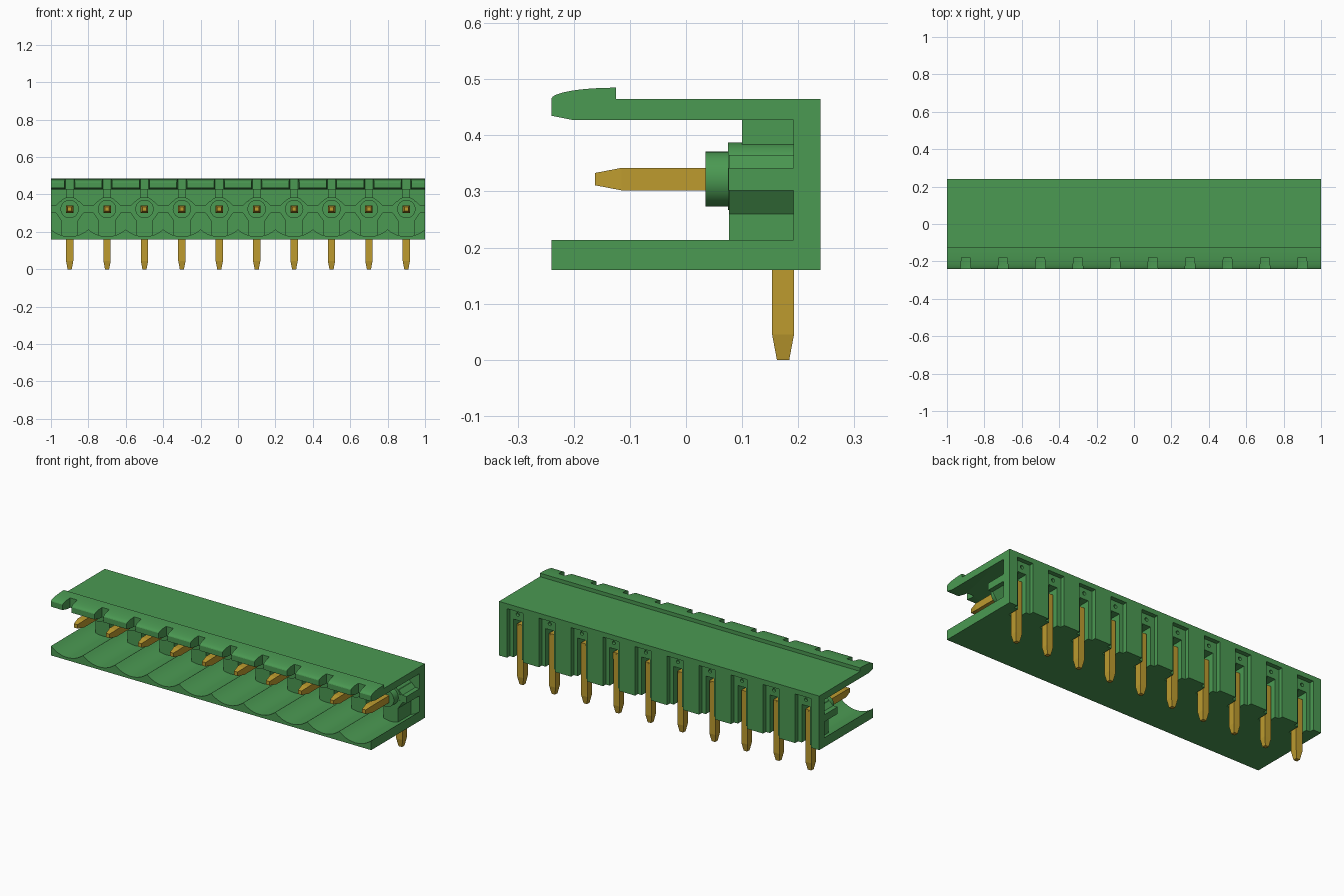
import bpy, bmesh, math
from mathutils import Vector

if "Cube" in bpy.data.objects:
    bpy.data.objects.remove(bpy.data.objects["Cube"], do_unlink=True)

PINS = [-0.9 + 0.2 * i for i in range(10)]
AXIS_Z = 0.322


def material(name, color, metal=0.0):
    m = bpy.data.materials.new(name)
    m.use_nodes = True
    m.diffuse_color = color
    bsdf = next(n for n in m.node_tree.nodes if n.type == 'BSDF_PRINCIPLED')
    bsdf.inputs["Base Color"].default_value = color
    return m


green = material("green plastic", (0.07, 0.32, 0.085, 1))
gold = material("gold metal", (0.51, 0.33, 0.028, 1))


def make(name, bm, mat):
    bmesh.ops.recalc_face_normals(bm, faces=bm.faces[:])
    me = bpy.data.meshes.new(name)
    bm.to_mesh(me)
    bm.free()
    me.materials.append(mat)
    ob = bpy.data.objects.new(name, me)
    bpy.context.collection.objects.link(ob)
    return ob


def prism(name, pts, axis, a, b, xs=(0,), mat=green):
    """Extrude a closed profile along an axis, once per x offset."""
    place = {'x': lambda p, t: (t, p[0], p[1]),
             'y': lambda p, t: (p[0], t, p[1]),
             'z': lambda p, t: (p[0], p[1], t)}[axis]
    bm = bmesh.new()
    for x in xs:
        off = Vector((x, 0, 0))
        ends = [[bm.verts.new(Vector(place(p, t)) + off) for p in pts] for t in (a, b)]
        bm.faces.new(ends[0])
        bm.faces.new(ends[1][::-1])
        for i in range(len(pts)):
            j = (i + 1) % len(pts)
            bm.faces.new((ends[0][i], ends[0][j], ends[1][j], ends[1][i]))
    return make(name, bm, mat)


def rect(a0, b0, a1, b1):
    return [(a0, b0), (a1, b0), (a1, b1), (a0, b1)]


def circle(z, r, n=32):
    return [(r * math.cos(math.tau * i / n), z + r * math.sin(math.tau * i / n)) for i in range(n)]


def cut(ob, cutter):
    mod = ob.modifiers.new("cut", 'BOOLEAN')
    mod.operation = 'DIFFERENCE'
    mod.solver = 'EXACT'
    mod.object = cutter
    bpy.context.view_layer.objects.active = ob
    bpy.ops.object.modifier_apply(modifier=mod.name)


# Back wall and top shelf with the rounded latch lip
lip = [(-0.125 - 0.115 * math.cos(t), 0.465 + 0.02 * math.sin(t))
       for t in [math.pi / 2 * i / 8 for i in range(9)]]
shell = prism("back_wall_and_top", [(0.24, 0.16), (0.192, 0.16), (0.192, 0.427), (-0.2, 0.427),
              (-0.24, 0.435)] + lip + [(-0.125, 0.465), (0.24, 0.465)], 'x', -1, 1)

# Floor with a scalloped upper side
wave = []
half = math.asin(0.1 / 0.15)
for x in PINS:
    for i in range(13):
        if i == 0 and wave:
            continue
        t = half * (i / 6 - 1)
        wave.append((x + 0.15 * math.sin(t), 0.325 - 0.15 * math.cos(t)))
floor = prism("scalloped_floor", [(1, 0.16)] + [(-1, 0.16)] + wave, 'y', -0.24, 0.192)

# Contact supports
blocks = prism("contact_supports", [(-0.045, 0.165), (0.045, 0.165), (0.045, 0.26), (0.08, 0.31),
               (0.08, 0.335), (0.05, 0.365), (-0.05, 0.365), (-0.08, 0.335), (-0.08, 0.31),
               (-0.045, 0.26)], 'y', 0.077, 0.2, PINS)
bar = prism("cross_rib", rect(0.076, 0.302, 0.192, 0.342), 'x', -1, 1)
bosses = prism("bosses", circle(0.327, 0.06), 'y', 0.075, 0.2, PINS)
collars = prism("collars", circle(AXIS_Z, 0.049), 'y', 0.035, 0.09, PINS)
prism("upper_ribs", rect(-0.02, 0.375, 0.02, 0.43), 'y', 0.1, 0.2, PINS)

# Rear slots, shallow recesses, small holes and lip notches
slot = prism("slot_cutter", rect(0.145, 0.1, 0.3, 0.375), 'x', -0.026, 0.026, PINS)
recess = prism("recess_cutter", rect(0.215, 0.1, 0.3, 0.437), 'x', -0.05, 0.05, PINS)
hole = prism("hole_cutter", circle(0.408, 0.01, 16), 'y', 0.2, 0.3, PINS)
notch = prism("notch_cutter", [(-0.033, -0.3), (0.033, -0.3), (0.022, -0.18), (-0.022, -0.18)],
              'z', 0.4, 0.6, PINS)
for c in (recess, slot, hole, notch):
    cut(shell, c)
for ob in (floor, blocks, bar, bosses):
    cut(ob, slot)
for c in (slot, recess, hole, notch):
    bpy.data.objects.remove(c, do_unlink=True)


# Contacts: square bars with tapered tips
def bars(name, sections):
    bm = bmesh.new()
    for x in PINS:
        loops = [[bm.verts.new(v + Vector((x, 0, 0))) for v in s] for s in sections]
        bm.faces.new(loops[0])
        bm.faces.new(loops[-1][::-1])
        for p, q in zip(loops, loops[1:]):
            for i in range(4):
                j = (i + 1) % 4
                bm.faces.new((p[i], p[j], q[j], q[i]))
    return make(name, bm, gold)


def section(center, h, other):
    c, o = Vector(center), Vector(other)
    u = Vector((h, 0, 0))
    w = o * h
    return [c - u - w, c + u - w, c + u + w, c - u + w]


up, deep = (0, 0, 1), (0, 1, 0)
bars("mating_contacts", [section((0, y, AXIS_Z), h, up)
     for y, h in ((-0.162, 0.011), (-0.115, 0.02), (0.192, 0.02))])
bars("solder_pins", [section((0, 0.173, z), h, deep)
     for z, h in ((0, 0.011), (0.045, 0.0195), (0.335, 0.0195))])

# Smooth the curved surfaces, keep corners crisp
bpy.ops.object.select_all(action='DESELECT')
for ob in (floor, bosses, collars, shell):
    ob.select_set(True)
bpy.context.view_layer.objects.active = shell
bpy.ops.object.shade_smooth_by_angle(angle=math.radians(25))
